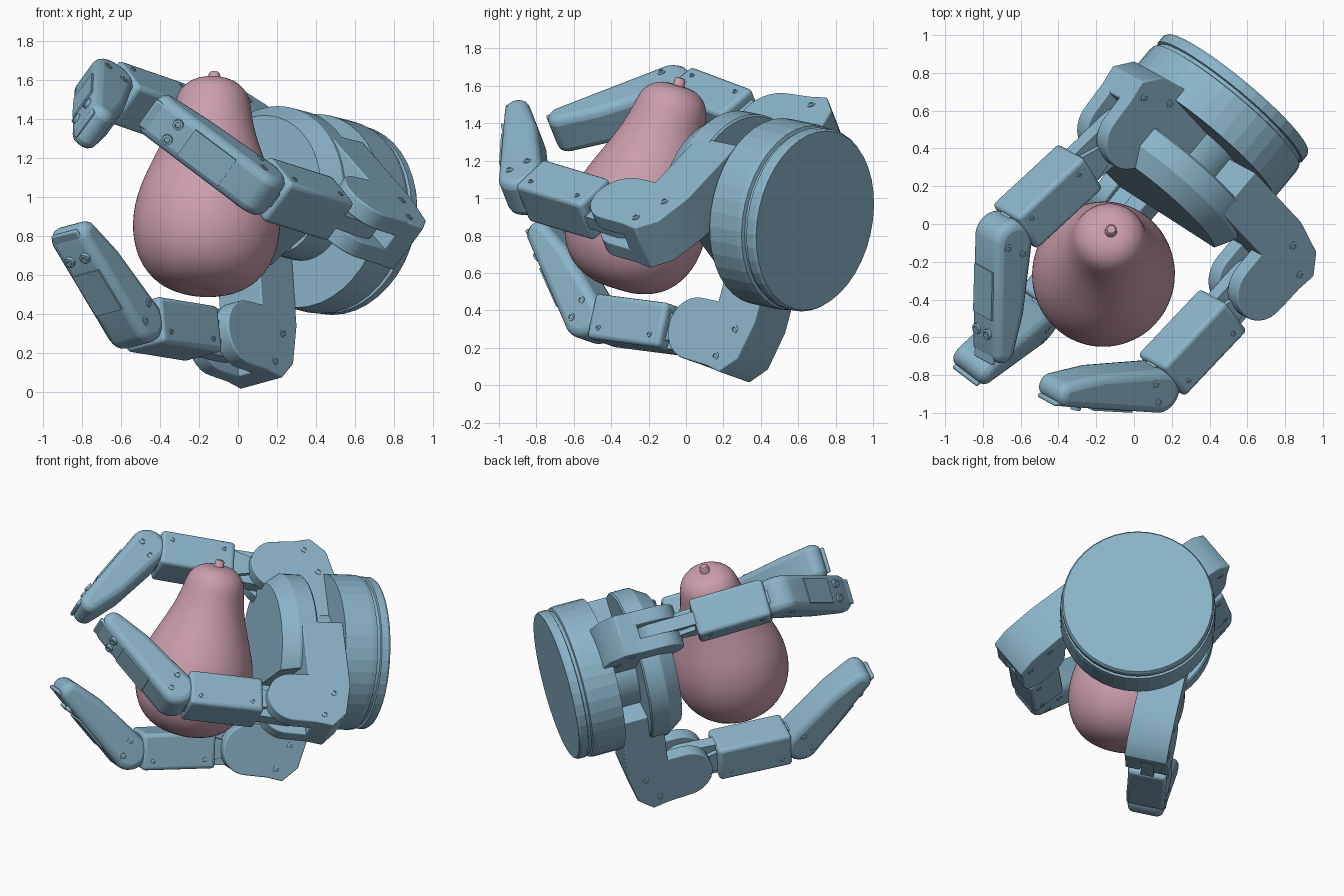
import bpy, bmesh
from math import sin, cos, radians, pi
from mathutils import Vector, Matrix

cube = bpy.data.objects.get("Cube")
if cube:
    bpy.data.objects.remove(cube, do_unlink=True)


def material(name, rgb):
    m = bpy.data.materials.new(name)
    m.use_nodes = True
    m.diffuse_color = (*rgb, 1)
    m.node_tree.nodes["Principled BSDF"].inputs["Base Color"].default_value = (*rgb, 1)
    return m


BLUE = material("steel blue", (0.26, 0.46, 0.59))
PINK = material("dusty pink", (0.60, 0.34, 0.42))


def frame(origin, ex, ey, ez):
    m = Matrix((ex, ey, ez)).transposed().to_4x4()
    m.translation = origin
    return m


def axis_frame(origin, axis):
    return frame(origin, *(axis.to_track_quat('Z', 'Y').to_matrix().transposed()))


def finish(name, bm, matrix, mat, smooth=35):
    bmesh.ops.recalc_face_normals(bm, faces=bm.faces)
    me = bpy.data.meshes.new(name)
    bm.to_mesh(me)
    bm.free()
    me.materials.append(mat)
    if smooth:
        me.shade_smooth()
        me.set_sharp_from_angle(angle=radians(smooth))
    ob = bpy.data.objects.new(name, me)
    ob.matrix_world = matrix
    bpy.context.collection.objects.link(ob)
    return ob


def lathe(name, profile, matrix, mat, steps=40, smooth=35, cut=None):
    """Turned part; cut is an optional (direction, distance) flat along its side."""
    bm = bmesh.new()
    vs = [bm.verts.new((r, 0, h)) for r, h in profile]
    es = [bm.edges.new(p) for p in zip(vs, vs[1:])]
    bmesh.ops.spin(bm, geom=vs + es, cent=(0, 0, 0), axis=(0, 0, 1),
                   angle=2 * pi, steps=steps, use_merge=True)
    bmesh.ops.remove_doubles(bm, verts=bm.verts, dist=0.0005)
    if cut:
        normal = matrix.to_3x3().inverted() @ cut[0]
        res = bmesh.ops.bisect_plane(bm, geom=bm.verts[:] + bm.edges[:] + bm.faces[:],
                                     plane_co=normal * cut[1], plane_no=normal, clear_outer=True)
        rim = [e for e in res["geom_cut"] if isinstance(e, bmesh.types.BMEdge)]
        bmesh.ops.contextual_create(bm, geom=rim)
    return finish(name, bm, matrix, mat, smooth)


def prism(name, pts, matrix, width, shift=0.0, bevel=0.0):
    """Side profile extruded evenly about its plane."""
    bm = bmesh.new()
    f = bm.faces.new([bm.verts.new((x, y, shift - width / 2)) for x, y in pts])
    r = bmesh.ops.extrude_face_region(bm, geom=[f])
    bmesh.ops.translate(bm, vec=(0, 0, width),
                        verts=[v for v in r["geom"] if isinstance(v, bmesh.types.BMVert)])
    ob = finish(name, bm, matrix, BLUE)
    if bevel:
        b = ob.modifiers.new("soft edges", 'BEVEL')
        b.width, b.segments, b.limit_method = bevel, 3, 'ANGLE'
        b.angle_limit = radians(40)
    return ob


def arc(x, y, r, a0, a1, n=10):
    return [(x + r * cos(radians(a0 + (a1 - a0) * i / n)),
             y + r * sin(radians(a0 + (a1 - a0) * i / n))) for i in range(n + 1)]


def box(x0, x1, h, y=0.0):
    return [(x0, y - h / 2), (x1, y - h / 2), (x1, y + h / 2), (x0, y + h / 2)]


# Base drum and palm share one axis, running from the rear cap towards the grip
CAP = Vector((0.545, 0.69, 0.88))
A = Vector((-0.63, -0.76, 0.16)).normalized()
HUB = axis_frame(CAP, A)
lathe("base_drum", [(0, 0), (0.485, 0), (0.495, 0.015), (0.495, 0.06), (0.48, 0.065), (0.48, 0.085),
                    (0.5, 0.09), (0.505, 0.12), (0.505, 0.31), (0, 0.31)], HUB, BLUE, 40, 0)
lathe("palm_core", [(0.26, 0.3), (0.26, 0.52)], HUB, BLUE, 32)

# Palm plate, cut flat on the side between the two lower brackets
side = Vector((0.77, -0.63, 0)).normalized()
low = A.cross(side).normalized()
low = -low if low.z > 0 else low
lathe("palm_plate", [(0, 0.49), (0.485, 0.49), (0.495, 0.5), (0.495, 0.62), (0.43, 0.72), (0, 0.72)],
      HUB, BLUE, 48, 30, cut=(side * 0.6 + low * 0.8, 0.22))

# Pear: turned body and short stem
foot, top = Vector((-0.18, -0.375, 0.51)), Vector((-0.12, -0.025, 1.65))
PEAR = axis_frame(foot, (top - foot).normalized())
pear = lathe("pear_body", [(0, 0.02), (0.08, 0), (0.25, 0.045), (0.36, 0.18), (0.395, 0.36), (0.365, 0.54),
                           (0.285, 0.72), (0.222, 0.88), (0.2, 1.0), (0.183, 1.08), (0.11, 1.14),
                           (0.03, 1.145), (0, 1.14)], PEAR, PINK, 20, 180)
sub = pear.modifiers.new("smooth", 'SUBSURF')
sub.levels = sub.render_levels = 2
lathe("pear_stem", [(0, 1.12), (0.034, 1.12), (0.03, 1.175), (0.022, 1.185), (0, 1.185)], PEAR, PINK, 12, 40)
BELLY = Vector((-0.17, -0.27, 0.95))


def screw(name, m, x, y, z, r=0.022):
    """Round screw head standing just off a side face."""
    turn = 0 if z > 0 else pi
    lathe(name, [(r, -0.02), (r, 0.004), (r * 0.55, 0.006), (r * 0.5, -0.004), (0, -0.004)],
          m @ Matrix.Translation((x, y, z)) @ Matrix.Rotation(turn, 4, 'X'), BLUE, 12)


def finger(label, k1, k2, tip):
    k1, k2, tip = Vector(k1), Vector(k2), Vector(tip)
    w = (k2 - k1).cross(tip - k2)
    w = (w - A * w.dot(A)).normalized()
    # Bracket on the base, with y pointing outward
    out = w.cross(A)
    if out.dot(k1 - CAP) < 0:
        w, out = -w, -out
    m = frame(k1, A, out, w)
    prism(label + "_bracket", [(-0.4, -0.56), (-0.12, -0.56), (-0.12, 0.175), (-0.25, 0.2),
                               (-0.35, 0.11), (-0.4, -0.1)], m, 0.28, bevel=0.008)
    cheek = [(-0.15, -0.17)] + arc(0, 0, 0.17, -90, 90, 14) + [(-0.15, 0.18)]
    for s in (-1, 1):
        prism(label + "_knuckle_cheek", cheek, m, 0.095, s * 0.0925, 0.008)
        screw(label + "_bracket_screw", m, -0.28, -0.04, s * 0.14)
        screw(label + "_bracket_screw", m, -0.2, 0.12, s * 0.14)

    # Middle link: solid body with thin hinge tabs
    def limb(p, q):
        x = (q - p).normalized()
        z = (w - x * w.dot(x)).normalized()
        y = z.cross(x)
        if y.dot((p + q) / 2 - BELLY) < 0:
            z, y = -z, -y
        return frame(p, x, y, z), (q - p).length

    m, n = limb(k1, k2)
    prism(label + "_link", box(n - 0.575, n - 0.08, 0.245), m, 0.255, bevel=0.025)
    prism(label + "_link_tab",
          arc(0, 0, 0.12, 90, 270) + arc(n, 0, 0.1, -90, 90), m, 0.085)
    for s in (-1, 1):
        prism(label + "_link_ear", [(0.13, -0.05), (0.27, -0.09), (0.27, 0.09), (0.13, 0.05)],
              m, 0.03, s * 0.06)
        screw(label + "_link_screw", m, n - 0.5, 0.06, s * 0.1275, 0.016)
        screw(label + "_link_screw", m, n - 0.15, 0.06, s * 0.1275, 0.016)

    # Fingertip: tapered rounded pad, back cover and a thin nail lip
    m, n = limb(k2, tip)
    body = arc(0, 0, 0.122, 95, 265, 14) + [(n * 0.6, -0.1)] + arc(n - 0.07, 0.01, 0.07, -75, 75)
    prism(label + "_tip", body, m, 0.24, bevel=0.045)
    slope = Matrix.Rotation(-0.06, 4, 'Z')
    prism(label + "_tip_cover", box(0.15, n * 0.62, 0.012, 0.12), m @ slope, 0.17)
    prism(label + "_nail", box(n - 0.13, n + 0.005, 0.025, 0.062), m, 0.17, bevel=0.01)
    for s in (-1, 1):
        screw(label + "_tip_screw", m, 0.02, 0.05, s * 0.12)
        screw(label + "_tip_screw", m, 0.06, -0.05, s * 0.12)
        back = m @ Matrix.Translation((n * 0.76, 0.098, s * 0.05)) @ Matrix.Rotation(-pi / 2, 4, 'X')
        screw(label + "_back_screw", back, 0, 0, 0.001, 0.028)


finger("lower_finger", (-0.05, 0.12, 0.275), (-0.54, -0.5, 0.355), (-0.87, -0.76, 0.85))
finger("left_finger", (0.61, -0.31, 0.895), (0.09, -0.86, 1.06), (-0.45, -0.87, 1.45))
finger("upper_finger", (-0.085, 0.49, 1.35), (-0.69, -0.07, 1.56), (-0.74, -0.71, 1.34))
